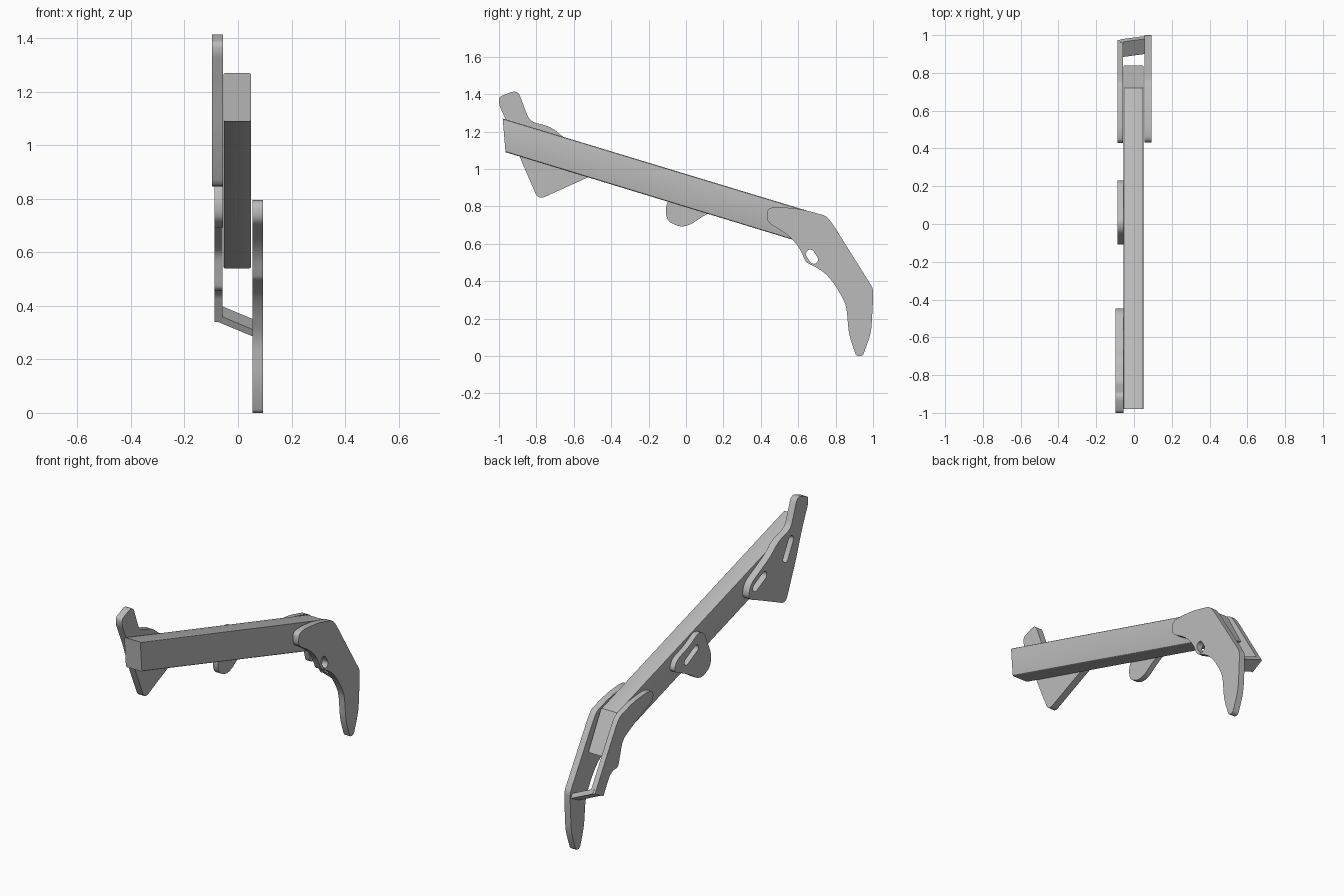
import bpy, bmesh, math
from mathutils import Matrix, Vector

if "Cube" in bpy.data.objects:
    bpy.data.objects.remove(bpy.data.objects["Cube"])

steel = bpy.data.materials.new("grey steel")
steel.diffuse_color = (0.5, 0.5, 0.5, 1)
steel.use_nodes = True
steel.node_tree.nodes["Principled BSDF"].inputs["Base Color"].default_value = steel.diffuse_color


def finish(obj):
    obj.data.materials.clear()
    obj.data.materials.append(steel)
    bpy.ops.object.select_all(action='DESELECT')
    obj.select_set(True)
    bpy.context.view_layer.objects.active = obj
    bpy.ops.object.shade_smooth_by_angle(angle=math.radians(30))


def fillet(pts, r, steps=4):
    """Round the corners of a (y, z[, radius]) outline."""
    out = []
    for i, p in enumerate(pts):
        c = Vector(p[:2])
        a = Vector(pts[i - 1][:2]) - c
        b = Vector(pts[(i + 1) % len(pts)][:2]) - c
        rad = p[2] if len(p) > 2 else r
        if rad == 0:
            out.append(c)
            continue
        d = min(rad, a.length * 0.45, b.length * 0.45)
        s, e = c + a.normalized() * d, c + b.normalized() * d
        for k in range(steps + 1):
            t = k / steps
            out.append(s * (1 - t) ** 2 + c * 2 * t * (1 - t) + e * t * t)
    return out


def slot(p, q, r, n=8):
    """Round-ended slot between two centres."""
    p, q = Vector(p), Vector(q)
    ang = math.atan2(q.y - p.y, q.x - p.x)
    out = []
    for c, start in ((q, ang - math.pi / 2), (p, ang + math.pi / 2)):
        for k in range(n + 1):
            t = start + math.pi * k / n
            out.append(c + Vector((math.cos(t), math.sin(t))) * r)
    return out


def plate(name, x0, x1, outline, r=0.03, holes=()):
    """Flat plate in the yz plane with cut-through holes."""
    cu = bpy.data.curves.new(name, 'CURVE')
    cu.dimensions = '2D'
    cu.fill_mode = 'BOTH'
    cu.extrude = (x1 - x0) / 2
    for loop in [fillet(outline, r), *holes]:
        sp = cu.splines.new('POLY')
        sp.points.add(len(loop) - 1)
        for pt, co in zip(sp.points, loop):
            pt.co = (co[0], co[1], 0, 1)
        sp.use_cyclic_u = True
    tmp = bpy.data.objects.new(name + "_curve", cu)
    bpy.context.collection.objects.link(tmp)
    dg = bpy.context.evaluated_depsgraph_get()
    me = bpy.data.meshes.new_from_object(tmp.evaluated_get(dg))
    bpy.data.objects.remove(tmp)
    # curve x -> y, curve y -> z, thickness -> x
    me.transform(Matrix(((0, 0, 1, (x0 + x1) / 2), (1, 0, 0, 0),
                         (0, 1, 0, 0), (0, 0, 0, 1))))
    bm = bmesh.new()
    bm.from_mesh(me)
    bmesh.ops.remove_doubles(bm, verts=bm.verts, dist=1e-5)
    bmesh.ops.recalc_face_normals(bm, faces=bm.faces)
    bm.to_mesh(me)
    bm.free()
    me.name = name
    obj = bpy.data.objects.new(name, me)
    bpy.context.collection.objects.link(obj)
    finish(obj)


def prism(name, left, right, bevel_over=None):
    """Solid between two matching quads of 3D points."""
    bm = bmesh.new()
    a = [bm.verts.new(p) for p in left]
    b = [bm.verts.new(p) for p in right]
    bm.faces.new(a)
    bm.faces.new(b[::-1])
    for i in range(4):
        j = (i + 1) % 4
        bm.faces.new((a[i], b[i], b[j], a[j]))
    bmesh.ops.recalc_face_normals(bm, faces=bm.faces)
    if bevel_over:
        edges = [e for e in bm.edges if e.calc_length() > bevel_over]
        bmesh.ops.bevel(bm, geom=edges, offset=0.007, segments=3,
                        profile=0.5, affect='EDGES')
    me = bpy.data.meshes.new(name)
    bm.to_mesh(me)
    bm.free()
    obj = bpy.data.objects.new(name, me)
    bpy.context.collection.objects.link(obj)
    finish(obj)


# Main beam with an angled cut at its lower end
beam = [(-0.98, 1.27), (0.72, 0.755), (0.84, 0.54), (-0.965, 1.09)]
prism("beam", [(-0.055, y, z) for y, z in beam],
      [(0.049, y, z) for y, z in beam], bevel_over=1)

# Long hooked arm on the right, with its oval hole
plate("right_hook_arm", 0.055, 0.093, [
    (0.435, 0.79), (0.49, 0.798), (0.61, 0.787), (0.75, 0.75), (0.785, 0.705),
    (0.995, 0.37), (1.0, 0.35), (1.0, 0.30), (0.99, 0.123), (0.945, 0.0),
    (0.91, 0.0), (0.871, 0.112), (0.857, 0.278), (0.791, 0.39), (0.737, 0.45),
    (0.673, 0.487), (0.642, 0.50), (0.604, 0.584), (0.545, 0.648),
    (0.43, 0.72)], r=0.05,
    holes=[slot((0.664, 0.546), (0.683, 0.516), 0.023)])

# Shorter arm on the left
plate("left_arm", -0.088, -0.057, [
    (0.43, 0.785), (0.49, 0.797), (0.61, 0.787), (0.745, 0.75), (0.78, 0.70),
    (0.975, 0.38, 0), (0.895, 0.34, 0), (0.835, 0.44), (0.80, 0.458),
    (0.757, 0.458), (0.737, 0.53), (0.713, 0.605), (0.60, 0.66),
    (0.43, 0.73)], r=0.04)

# Slanted tab joining the two arms
tab = [(0.96, 0.405), (0.975, 0.38), (0.895, 0.34), (0.88, 0.366)]
prism("joining_tab", [(-0.075, y + 0.002, z) for y, z in tab],
      [(0.057, y + 0.02, z - 0.055) for y, z in tab])

# Upper bracket with two slots
plate("upper_bracket", -0.097, -0.056, [
    (-1.0, 1.385), (-0.90, 1.425), (-0.837, 1.255), (-0.72, 1.225),
    (-0.65, 1.165), (-0.46, 1.07), (-0.44, 0.99), (-0.53, 0.953),
    (-0.79, 0.835), (-0.885, 1.055), (-0.94, 1.21), (-1.0, 1.345)], r=0.04,
    holes=[slot((-0.84, 1.19), (-0.79, 1.10), 0.024),
           slot((-0.59, 1.075), (-0.51, 1.035), 0.024)])

# Middle bracket with one slot
plate("middle_bracket", -0.088, -0.056, [
    (-0.045, 0.945), (0.01, 0.965), (0.10, 0.915), (0.21, 0.88), (0.24, 0.82),
    (0.11, 0.76), (0.02, 0.70), (-0.03, 0.69), (-0.10, 0.72),
    (-0.112, 0.79)], r=0.04,
    holes=[slot((0.03, 0.88), (0.12, 0.835), 0.02)])
